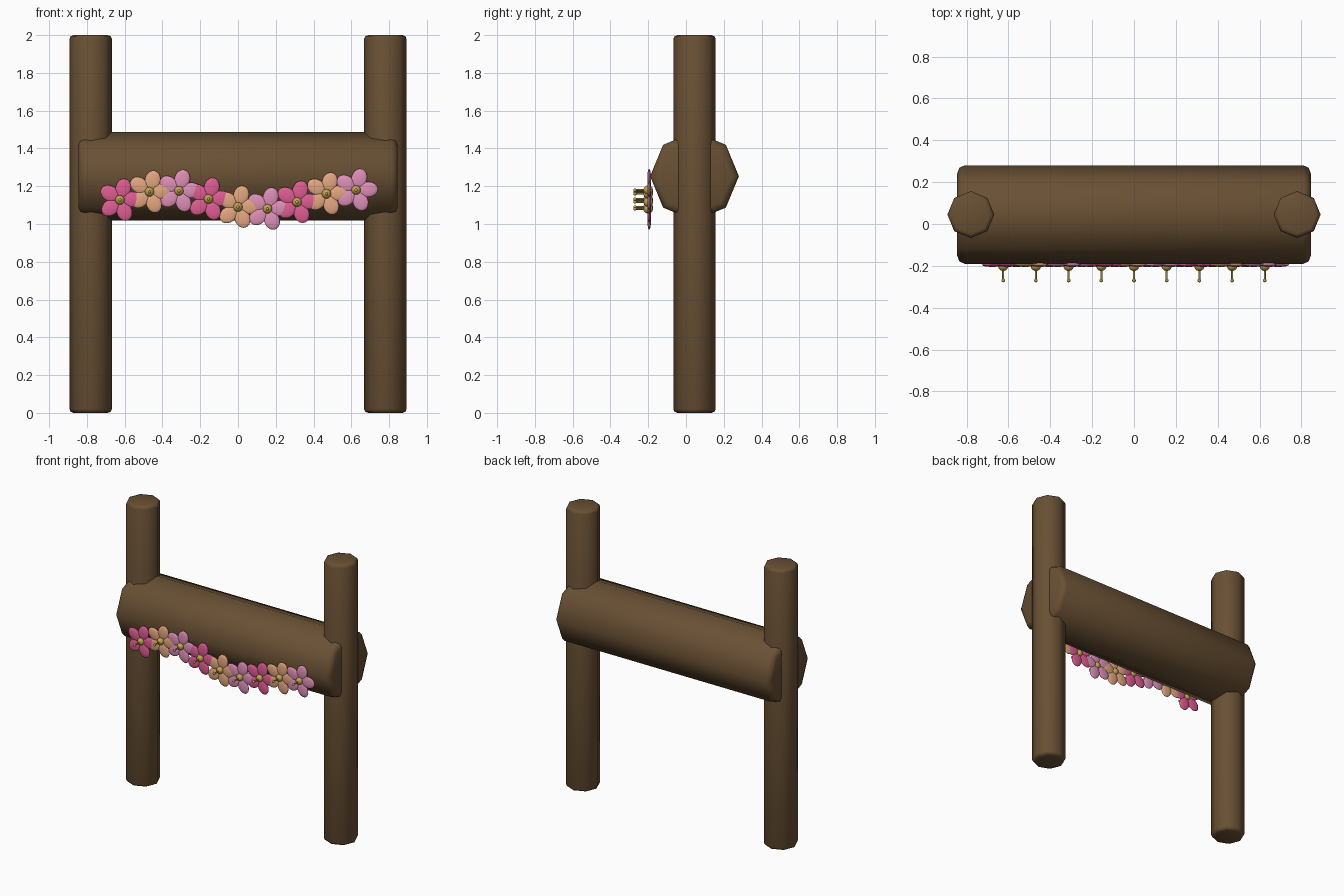
import bpy, bmesh, math
from mathutils import Matrix, Vector

if "Cube" in bpy.data.objects:
    bpy.data.objects.remove(bpy.data.objects["Cube"])


def material(name, rgb):
    m = bpy.data.materials.new(name)
    m.diffuse_color = (*rgb, 1)
    m.use_nodes = True
    m.node_tree.nodes["Principled BSDF"].inputs["Base Color"].default_value = m.diffuse_color
    return m


BROWN = material("bark brown", (0.14, 0.08, 0.034))
GOLD = material("gold", (0.53, 0.36, 0.08))
PETALS = [material("deep pink", (0.74, 0.11, 0.29)),
          material("peach", (0.78, 0.39, 0.22)),
          material("light pink", (0.74, 0.28, 0.48))]


def finish(bm, name, mat, angle):
    me = bpy.data.meshes.new(name)
    bm.to_mesh(me)
    bm.free()
    me.materials.append(mat)
    ob = bpy.data.objects.new(name, me)
    bpy.context.collection.objects.link(ob)
    bpy.ops.object.select_all(action='DESELECT')
    ob.select_set(True)
    bpy.context.view_layer.objects.active = ob
    bpy.ops.object.shade_smooth_by_angle(angle=math.radians(angle))
    return ob


def timber(name, radius, length, bevel, matrix):
    """Eight-sided log with softened ends."""
    bm = bmesh.new()
    bmesh.ops.create_cone(bm, cap_ends=True, segments=8, radius1=radius,
                          radius2=radius, depth=length)
    rims = [e for e in bm.edges if abs(e.verts[0].co.z - e.verts[1].co.z) < 1e-4]
    bmesh.ops.bevel(bm, geom=rims, offset=bevel, segments=2, profile=0.5,
                    affect='EDGES')
    bm.transform(matrix)
    return finish(bm, name, BROWN, 50)


# Two posts and the thick cross log
for side, x in (("left", -0.78), ("right", 0.78)):
    timber(side + "_post", 0.112, 2.0, 0.02, Matrix.Translation((x, 0.045, 1.0)))
timber("cross_log", 0.235, 1.69, 0.035,
       Matrix.Translation((0, 0.045, 1.253)) @ Matrix.Rotation(math.pi / 2, 4, 'Y'))


def flower(i, x, z):
    at = Matrix.Translation((x, -0.195, z))
    # Five flattened round petals
    bm = bmesh.new()
    for k in range(5):
        turn = Matrix.Rotation(-math.radians(75 + 72 * k), 4, 'Y')
        shape = Matrix.Translation((0.064, 0, 0)) @ Matrix.Diagonal((0.052, 0.01, 0.041, 1))
        bmesh.ops.create_uvsphere(bm, u_segments=16, v_segments=10, radius=1,
                                  matrix=at @ turn @ shape)
    finish(bm, f"flower_petals_{i}", PETALS[i % 3], 60)
    # Golden centre: round base, thin stalk, small tip
    bm = bmesh.new()
    bmesh.ops.create_uvsphere(bm, u_segments=14, v_segments=10, radius=0.025,
                              matrix=at @ Matrix.Translation((0, -0.005, 0)))
    bmesh.ops.create_cone(bm, cap_ends=True, segments=10, radius1=0.005, radius2=0.005,
                          depth=0.06, matrix=at @ Matrix.Translation((0, -0.046, 0))
                          @ Matrix.Rotation(math.pi / 2, 4, 'X'))
    bmesh.ops.create_uvsphere(bm, u_segments=10, v_segments=8, radius=0.009,
                              matrix=at @ Matrix.Translation((0, -0.075, 0)))
    finish(bm, f"flower_centre_{i}", GOLD, 60)


# Garland of nine flowers in a wave
heights = [1.127, 1.17, 1.175, 1.132, 1.09, 1.08, 1.116, 1.16, 1.18]
for i, z in enumerate(heights):
    flower(i, -0.625 + 0.15625 * i, z)
